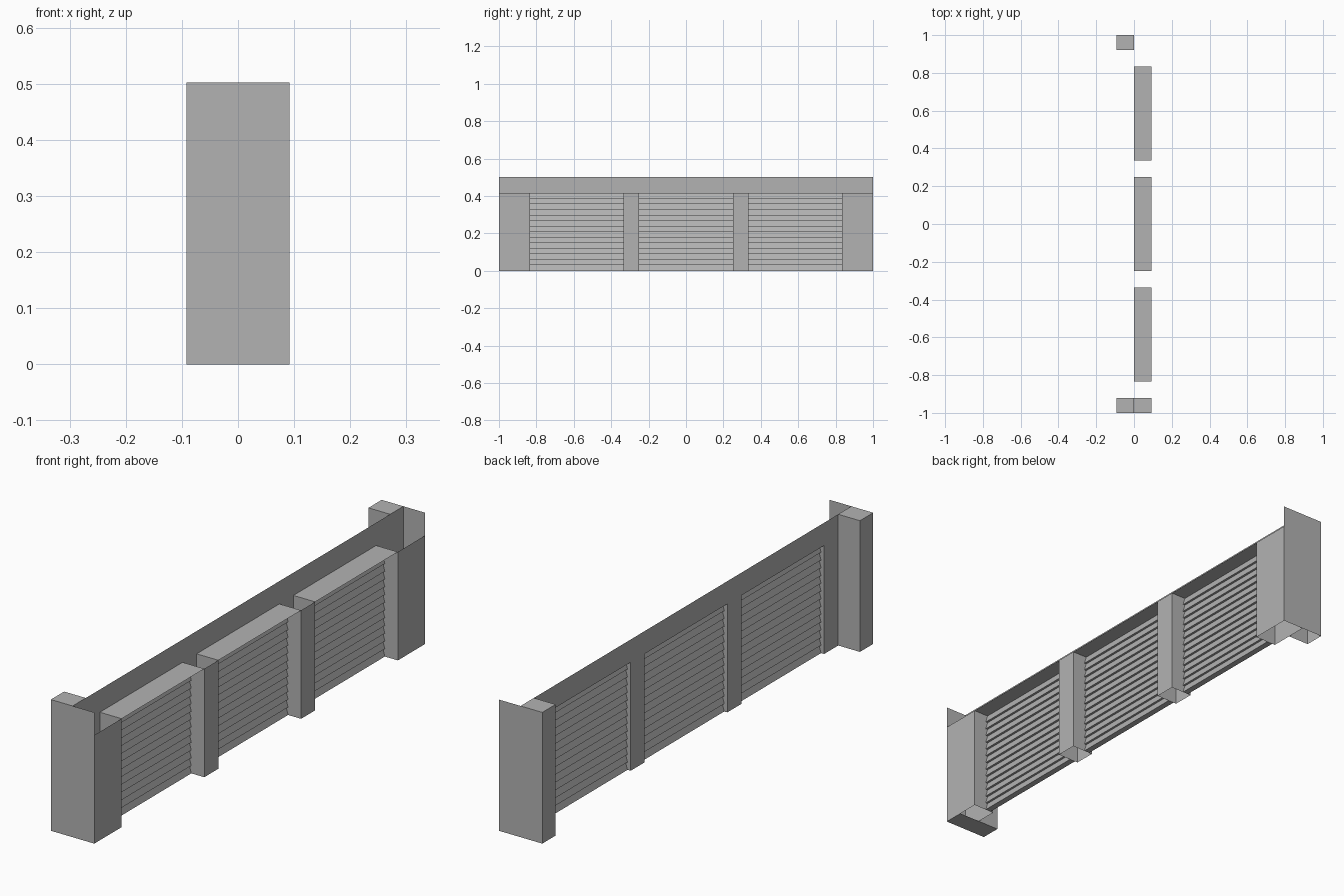
import bpy
import bmesh

old = bpy.data.objects.get("Cube")
if old:
    bpy.data.objects.remove(old, do_unlink=True)

# Single plain colour
grey = bpy.data.materials.new("plain_grey")
grey.use_nodes = True
GREY = (0.45, 0.45, 0.45, 1)
grey.diffuse_color = GREY
grey.node_tree.nodes["Principled BSDF"].inputs["Base Color"].default_value = GREY

# Main dimensions
DEPTH = 0.092     # half thickness of the whole wall
END = 1.0         # half length
POST = 0.92       # inner side of the rear end posts
LINTEL = 0.415    # height of the openings
TOP = 0.502
HALF_DOOR = 0.25
PITCH = 0.585     # distance between door centres
SLATS = 14


def finish(name, bm):
    mesh = bpy.data.meshes.new(name)
    bm.to_mesh(mesh)
    bm.free()
    mesh.materials.append(grey)
    obj = bpy.data.objects.new(name, mesh)
    bpy.context.collection.objects.link(obj)
    return obj


def shell(name, xs, ys, zs, sides):
    """Open box that keeps only the listed sides, such as '+x -y'."""
    bm = bmesh.new()
    bmesh.ops.create_cube(bm, size=1)
    bm.normal_update()
    unwanted = []
    for f in bm.faces:
        axis = max(range(3), key=lambda i: abs(f.normal[i]))
        tag = ("+" if f.normal[axis] > 0 else "-") + "xyz"[axis]
        if tag not in sides.split():
            unwanted.append(f)
    bmesh.ops.delete(bm, geom=unwanted, context='FACES')
    for v in bm.verts:
        v.co = [lo if c < 0 else hi for c, (lo, hi) in zip(v.co, (xs, ys, zs))]
    return finish(name, bm)


def slatted_door(name, centre):
    """Stack of overlapping slats, each wider at its lower edge."""
    step = LINTEL / SLATS
    mid = 0.025
    front = []
    for i in range(SLATS):
        front += [(0.012, i * step), (0.003, (i + 1) * step)]
    outline = [(mid + w, z) for w, z in front]
    outline += [(mid - w, z) for w, z in reversed(front)]
    bm = bmesh.new()
    verts = [bm.verts.new((x, centre - HALF_DOOR, z)) for x, z in outline]
    face = bm.faces.new(verts)
    ext = bmesh.ops.extrude_face_region(bm, geom=[face])["geom"]
    moved = [g for g in ext if isinstance(g, bmesh.types.BMVert)]
    bmesh.ops.translate(bm, verts=moved, vec=(0, 2 * HALF_DOOR, 0))
    bmesh.ops.recalc_face_normals(bm, faces=bm.faces)
    return finish(name, bm)


# Doors with the flat canopy over each recess
for i, label in enumerate(("front", "middle", "back")):
    centre = (i - 1) * PITCH
    span = (centre - HALF_DOOR, centre + HALF_DOOR)
    slatted_door(label + "_slatted_door", centre)
    shell(label + "_door_canopy", (0, DEPTH), span, (0, LINTEL), "+z")

# Hollow piers between the doors
for label, side in (("front", -1), ("back", 1)):
    centre = side * PITCH / 2
    half = PITCH / 2 - HALF_DOOR
    shell(label + "_pier", (0, DEPTH), (centre - half, centre + half),
          (0, LINTEL), "+x -x +y -y")

# Upper wall sheet above the openings
shell("upper_wall", (-DEPTH, 0), (-END, END), (LINTEL, TOP), "+x")

# Ends: wide pier on the door side, post behind, full end sheet
jamb = PITCH + HALF_DOOR
for label, side in (("front", -1), ("back", 1)):
    inner = "+y" if side < 0 else "-y"
    outer = "-y" if side < 0 else "+y"
    pier_span = sorted((side * END, side * jamb))
    post_span = sorted((side * END, side * POST))
    shell(label + "_end_pier", (0, DEPTH), pier_span, (0, LINTEL), "+x -x " + inner)
    shell(label + "_end_post", (-DEPTH, 0), post_span, (0, TOP), "-x +z " + inner)
    shell(label + "_end_sheet", (-DEPTH, DEPTH), post_span, (0, TOP), outer)

# Base plate closing the front post
shell("front_post_base", (-DEPTH, DEPTH), (-END, -POST), (0, LINTEL), "-z")
